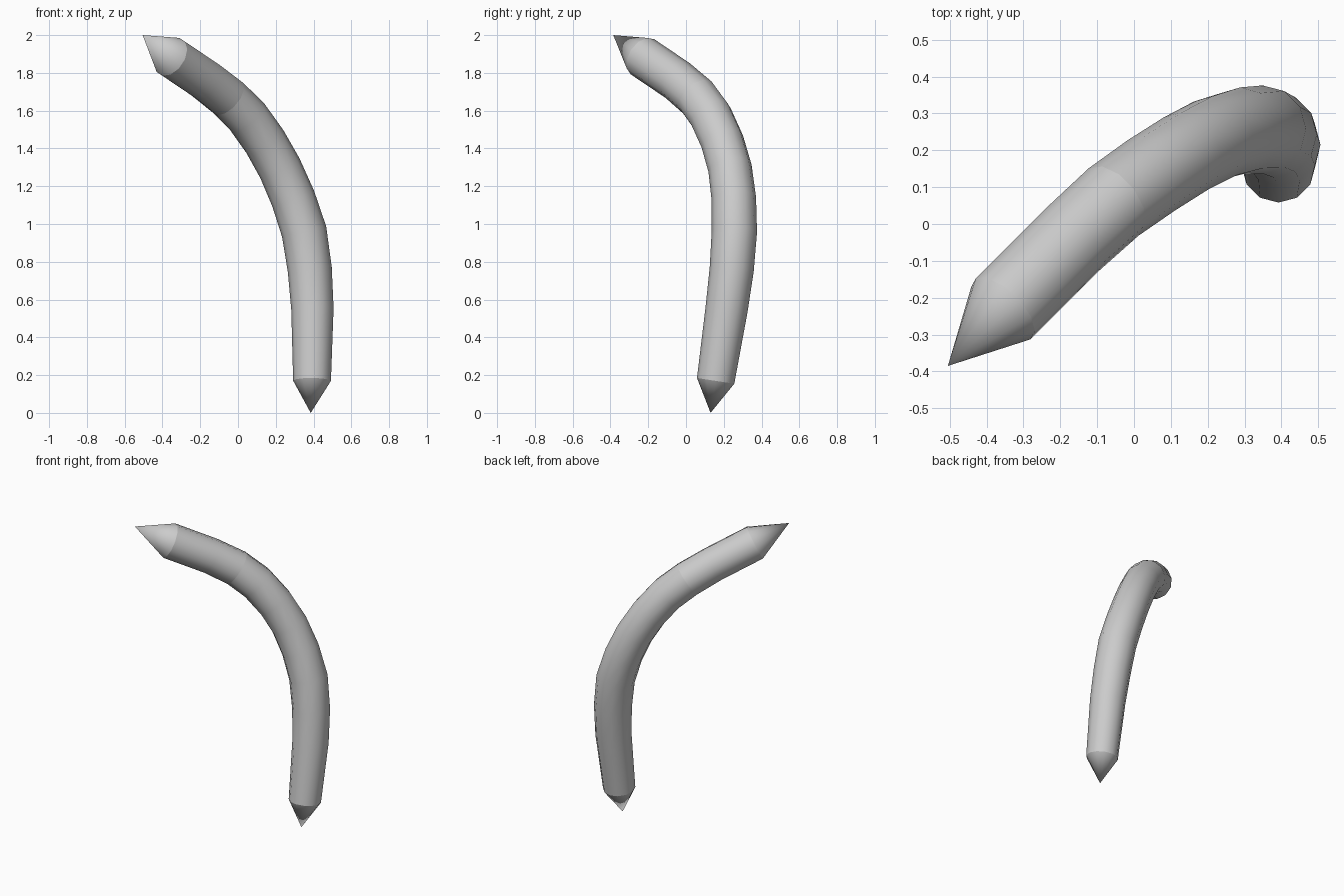
import bpy, bmesh
from math import cos, sin, tau
from mathutils import Vector

cube = bpy.data.objects.get("Cube")
if cube:
    bpy.data.objects.remove(cube, do_unlink=True)

SIDES = 12

# Centre line from bottom tip to top tip: x, y, z, radius
PATH = [
    (.385, .13, 0, 0), (.392, .157, .17, .1), (.394, .215, .55, .112),
    (.38, .242, .76, .117), (.35, .256, .96, .12), (.292, .253, 1.135, .118),
    (.222, .233, 1.295, .116), (.142, .192, 1.437, .115), (.047, .132, 1.57, .115),
    (-.055, .06, 1.67, .114), (-.17, -.045, 1.76, .112), (-.355, -.23, 1.885, .112),
    (-.505, -.385, 2, 0),
]
centres = [Vector(p[:3]) for p in PATH]
radii = [p[3] for p in PATH]
last = len(PATH) - 1
SHARP_RINGS = {1, 9, last - 1}  # rims of both points and the joint

grey = bpy.data.materials.new("plain_grey")
grey.use_nodes = True
grey.diffuse_color = (.6, .6, .6, 1)
grey.node_tree.nodes["Principled BSDF"].inputs["Base Color"].default_value = (.6, .6, .6, 1)

# Rings swept along the centre line without twisting
bm = bmesh.new()
rings = []
side = Vector((1, 0, 0))
for i in range(1, last):
    before = centres[i] - centres[max(i - 1, 1)]
    after = centres[min(i + 1, last - 1)] - centres[i]
    tangent = (before.normalized() + after.normalized()).normalized()
    side = (side - tangent * side.dot(tangent)).normalized()
    up = tangent.cross(side)
    rings.append([bm.verts.new(centres[i] + radii[i] * (side * cos(a) + up * sin(a)))
                  for a in (tau * k / SIDES for k in range(SIDES))])

# Tube walls
for lower, upper in zip(rings, rings[1:]):
    for k in range(SIDES):
        n = (k + 1) % SIDES
        bm.faces.new((lower[k], lower[n], upper[n], upper[k]))

# Pointed ends
for tip, ring in ((centres[0], rings[0]), (centres[-1], rings[-1])):
    apex = bm.verts.new(tip)
    for k in range(SIDES):
        bm.faces.new((ring[k], ring[(k + 1) % SIDES], apex))
bmesh.ops.recalc_face_normals(bm, faces=bm.faces)

# Smooth shading with sharp rims
for face in bm.faces:
    face.smooth = True
for i in SHARP_RINGS:
    ring = rings[i - 1]
    for k in range(SIDES):
        bm.edges.get((ring[k], ring[(k + 1) % SIDES])).smooth = False

mesh = bpy.data.meshes.new("curved_spike")
bm.to_mesh(mesh)
bm.free()
mesh.materials.append(grey)
spike = bpy.data.objects.new("curved_spike", mesh)
bpy.context.collection.objects.link(spike)
